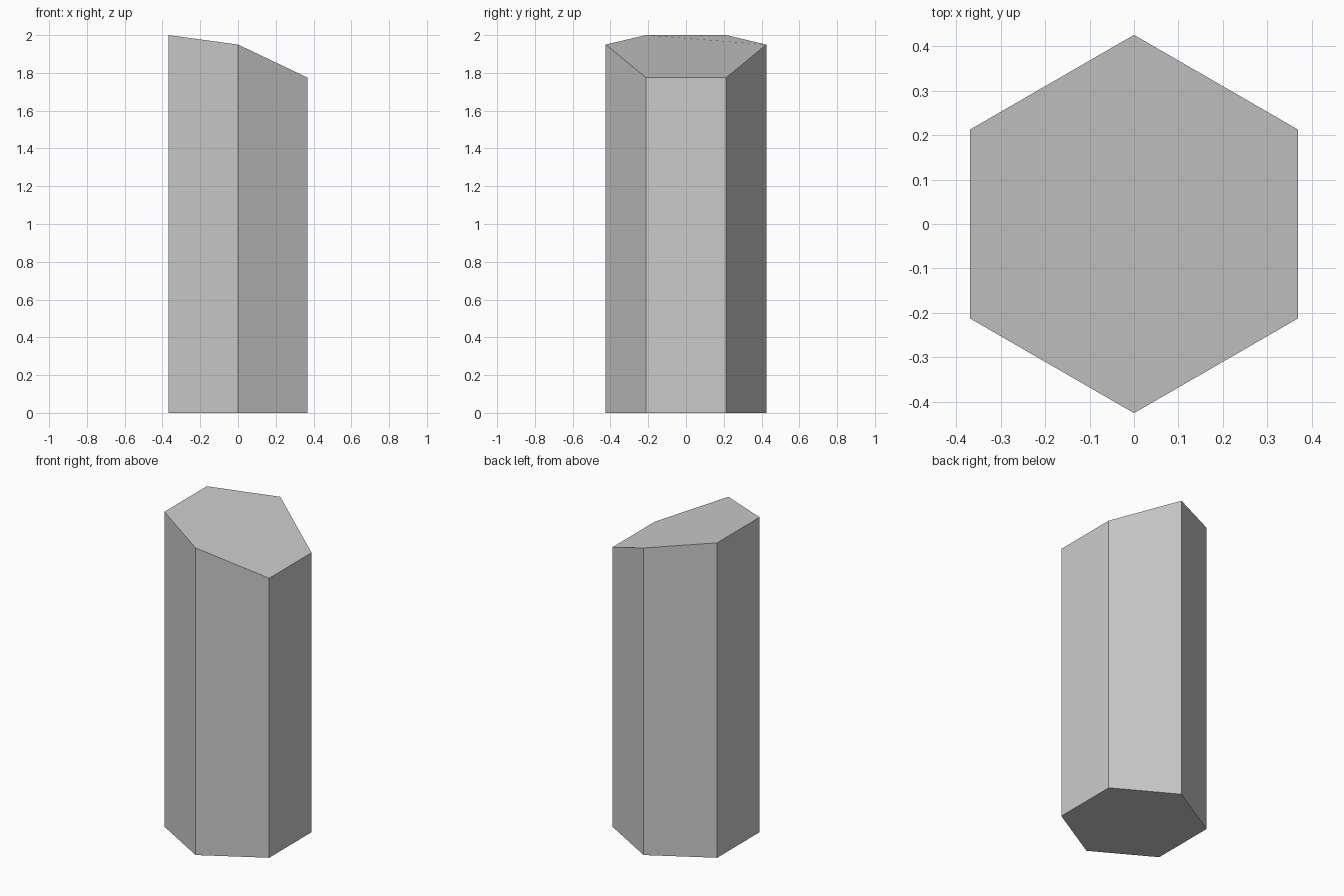
import bpy

if "Cube" in bpy.data.objects:
    bpy.data.objects.remove(bpy.data.objects["Cube"])

HEIGHT, RADIUS = 2.0, 0.425

# Hexagonal post, points towards front and back
bpy.ops.mesh.primitive_cylinder_add(vertices=6, radius=RADIUS, depth=HEIGHT)
post = bpy.context.object
post.name = "hexagonal_post"

# Stand it on the ground and cut the top down towards +x in two steps
for v in post.data.vertices:
    v.co.z += HEIGHT / 2
    if v.co.z > 1:
        if v.co.x > 0.1:
            v.co.z = 1.775
        elif v.co.x > -0.1:
            v.co.z = 1.95
post.data.update()
post.location = (0, 0, 0)
